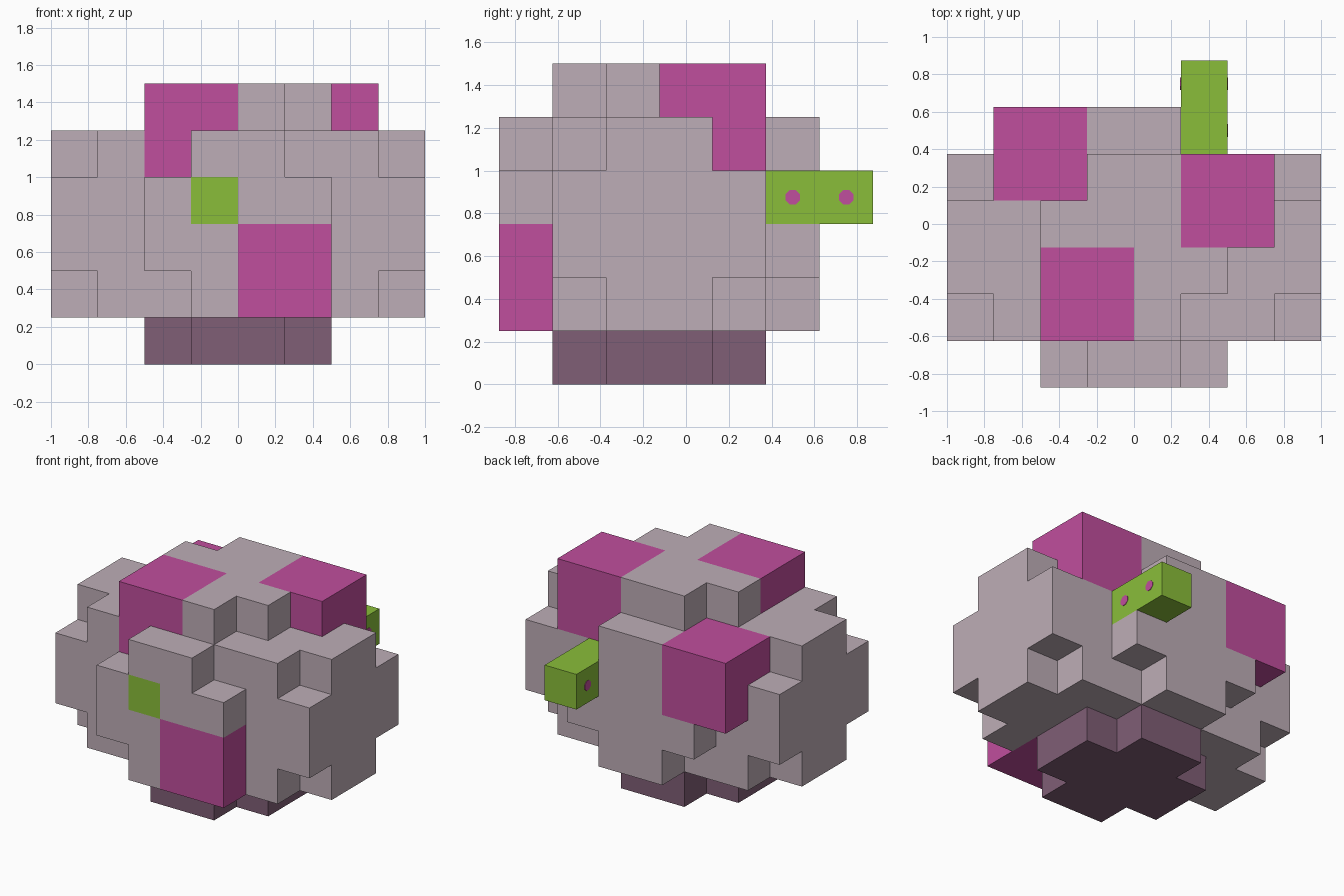
import bpy, bmesh, math
from mathutils import Matrix, Vector

cube = bpy.data.objects.get("Cube")
if cube:
    bpy.data.objects.remove(cube, do_unlink=True)

S = 0.25                               # edge of one block
ORIGIN = Vector((-1.0, -0.875, 0.0))   # corner of block (0, 0, 0)


def material(name, rgb):
    lin = [((c / 255 + 0.055) / 1.055) ** 2.4 for c in rgb]
    m = bpy.data.materials.new(name)
    m.use_nodes = True
    m.diffuse_color = (*lin, 1)
    m.node_tree.nodes["Principled BSDF"].inputs["Base Color"].default_value = (*lin, 1)
    return m


grey = material("pale_mauve", (190, 174, 183))
pink = material("magenta", (192, 78, 157))
green = material("leaf_green", (138, 190, 58))
plum = material("dark_plum", (128, 94, 118))

cells = {}                             # block index -> part name


def block(part, x, y, z, round_axis=None):
    """Fill a range of blocks; round_axis drops the four corners across that axis."""
    ranges = (x, y, z)
    for i in range(*x):
        for j in range(*y):
            for k in range(*z):
                c = (i, j, k)
                ends = [c[a] in (ranges[a][0], ranges[a][1] - 1)
                        for a in range(3) if a != round_axis]
                if round_axis is None or not all(ends):
                    cells[c] = part


# Core with a rounded plate on every side
block("body", (1, 7), (1, 5), (1, 5))
for x in ((0, 1), (7, 8)):
    block("body", x, (1, 5), (1, 5), 0)
for y in ((0, 1), (5, 6)):
    block("body", (2, 6), y, (1, 5), 1)
block("body", (2, 6), (1, 5), (5, 6), 2)
block("base", (2, 6), (1, 5), (0, 1), 2)

# Two-block cubes of contrasting colour
block("front_top_spot", (2, 4), (1, 3), (4, 6))
block("back_top_spot", (5, 7), (3, 5), (4, 6))
block("back_side_spot", (1, 3), (4, 6), (3, 5))
block("front_low_spot", (4, 6), (0, 2), (1, 3))

# Worm poking out of the back, its tail showing at the front
block("worm", (5, 6), (5, 7), (3, 4))
block("worm_tail", (3, 4), (0, 1), (3, 4))

DIRS = [Vector(d) for d in ((1, 0, 0), (-1, 0, 0), (0, 1, 0),
                            (0, -1, 0), (0, 0, 1), (0, 0, -1))]


def build(part, mat):
    """Make one part from the outward faces of its blocks."""
    bm = bmesh.new()
    for c in [c for c, p in cells.items() if p == part]:
        centre = ORIGIN + (Vector(c) + Vector((0.5, 0.5, 0.5))) * S
        for d in DIRS:
            if tuple(int(v) for v in Vector(c) + d) in cells:
                continue
            u = Vector((d.y, d.z, d.x))
            v = d.cross(u)
            bm.faces.new([bm.verts.new(centre + (d + u * a + v * b) * S / 2)
                          for a, b in ((-1, -1), (1, -1), (1, 1), (-1, 1))])
    bmesh.ops.remove_doubles(bm, verts=bm.verts, dist=1e-4)
    finish(part, bm, mat)


def finish(name, bm, mat):
    mesh = bpy.data.meshes.new(name)
    bm.to_mesh(mesh)
    bm.free()
    mesh.materials.append(mat)
    bpy.context.collection.objects.link(bpy.data.objects.new(name, mesh))


for part, mat in (("body", grey), ("base", plum), ("front_top_spot", pink),
                  ("back_top_spot", pink), ("back_side_spot", pink),
                  ("front_low_spot", pink), ("worm", green), ("worm_tail", green)):
    build(part, mat)

# Eight-sided dots on both flanks of the worm
for x, y in ((0.5, 0.5), (0.5, 0.75), (0.25, 0.75)):
    bm = bmesh.new()
    bmesh.ops.create_cone(
        bm, cap_ends=True, segments=8, radius1=0.037, radius2=0.037, depth=0.006,
        matrix=Matrix.Translation((x, y, 0.875)) @ Matrix.Rotation(math.pi / 2, 4, "Y")
        @ Matrix.Rotation(math.pi / 8, 4, "Z"))
    finish("worm_dot", bm, pink)
